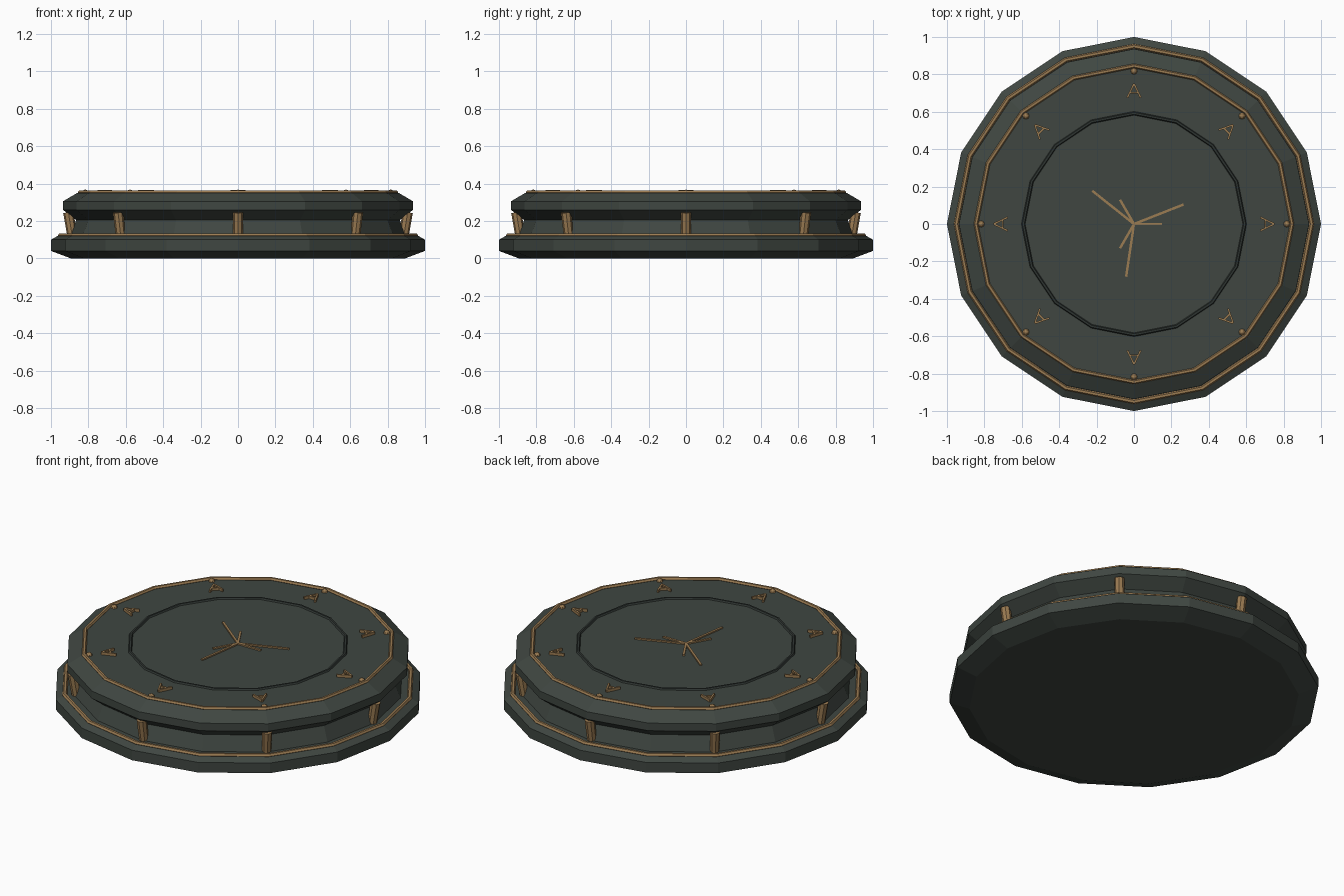
import bpy, bmesh, math
from mathutils import Vector, Matrix

if "Cube" in bpy.data.objects:
    bpy.data.objects.remove(bpy.data.objects["Cube"])

SIDES = 16


def material(name, rgb):
    m = bpy.data.materials.new(name)
    m.diffuse_color = (*rgb, 1)
    m.use_nodes = True
    m.node_tree.nodes["Principled BSDF"].inputs["Base Color"].default_value = m.diffuse_color
    return m


STONE = material("dark green stone", (0.050, 0.062, 0.053))
BRONZE = material("bronze", (0.33, 0.20, 0.085))
DARK = material("dark groove", (0.030, 0.038, 0.034))


def finish(bm, name, mat):
    bmesh.ops.recalc_face_normals(bm, faces=bm.faces)
    me = bpy.data.meshes.new(name)
    bm.to_mesh(me)
    bm.free()
    me.materials.append(mat)
    ob = bpy.data.objects.new(name, me)
    bpy.context.collection.objects.link(ob)
    return ob


def lathe(name, profile, mat, closed=False):
    """Turn (radius, z) points round z; closed profiles become rings."""
    bm = bmesh.new()
    loops = []
    for r, z in profile:
        loops.append([bm.verts.new((r * math.cos(a), r * math.sin(a), z))
                      for a in (2 * math.pi * i / SIDES for i in range(SIDES))])
    pairs = list(zip(loops, loops[1:]))
    if closed:
        pairs.append((loops[-1], loops[0]))
    else:
        bm.faces.new(loops[0])
        bm.faces.new(loops[-1])
    for a, b in pairs:
        for i in range(SIDES):
            j = (i + 1) % SIDES
            bm.faces.new((a[i], a[j], b[j], b[i]))
    return finish(bm, name, mat)


def ring(name, r, z, t, mat):
    pts = [(r + t * math.cos(k * math.pi / 3), z + t * math.sin(k * math.pi / 3))
           for k in range(6)]
    return lathe(name, pts, mat, closed=True)


def bar(bm, p, q, width, z0, z1):
    """Flat bar on the top face from p to q."""
    p, q = Vector(p), Vector(q)
    d = q - p
    m = (Matrix.Translation(((p.x + q.x) / 2, (p.y + q.y) / 2, (z0 + z1) / 2))
         @ Matrix.Rotation(math.atan2(d.y, d.x), 4, 'Z')
         @ Matrix.Diagonal((d.length, width, z1 - z0, 1)))
    bmesh.ops.create_cube(bm, size=1, matrix=m)


# Stepped body: foot, waist and upper plate
lathe("body", [(0.893, 0), (1, 0.04), (1, 0.10), (0.965, 0.12), (0.90, 0.12),
               (0.865, 0.205), (0.936, 0.26), (0.936, 0.305), (0.86, 0.35)], STONE)

# Trim rings
ring("lower_trim", 0.95, 0.122, 0.013, BRONZE)
ring("upper_trim", 0.845, 0.352, 0.012, BRONZE)
ring("inner_ring", 0.592, 0.350, 0.010, DARK)

# Eight posts round the waist, leaning slightly outwards, and eight studs
posts, studs, marks = bmesh.new(), bmesh.new(), bmesh.new()
for k in range(8):
    turn = Matrix.Rotation(k * math.pi / 4, 4, 'Z')
    lean = Matrix.Translation((0.897, 0, 0.185)) @ Matrix.Rotation(0.16, 4, 'Y')
    bmesh.ops.create_cone(posts, cap_ends=True, segments=8, radius1=0.026,
                          radius2=0.028, depth=0.125, matrix=turn @ lean)
    bmesh.ops.create_uvsphere(studs, u_segments=8, v_segments=6, radius=0.018,
                              matrix=turn @ Matrix.Translation((0.817, 0, 0.35)))
    # Triangular direction mark made of three bars
    for p, q in [((0.75, 0), (0.675, 0.036)), ((0.75, 0), (0.675, -0.036)),
                 ((0.702, 0.022), (0.702, -0.022))]:
        a, b = (turn @ Vector((*v, 0)) for v in (p, q))
        bar(marks, a.xy, b.xy, 0.010, 0.345, 0.366)
finish(posts, "waist_posts", BRONZE)
finish(studs, "top_studs", BRONZE)
finish(marks, "direction_marks", BRONZE)

# Central star: three long and three short rays
star = bmesh.new()
for k in range(3):
    for off, length in ((0, 0.15), (21.5, 0.285)):
        a = math.radians(120 * k + off)
        bar(star, (0, 0), (length * math.cos(a), length * math.sin(a)),
            0.013, 0.345, 0.358)
finish(star, "centre_rays", BRONZE)
